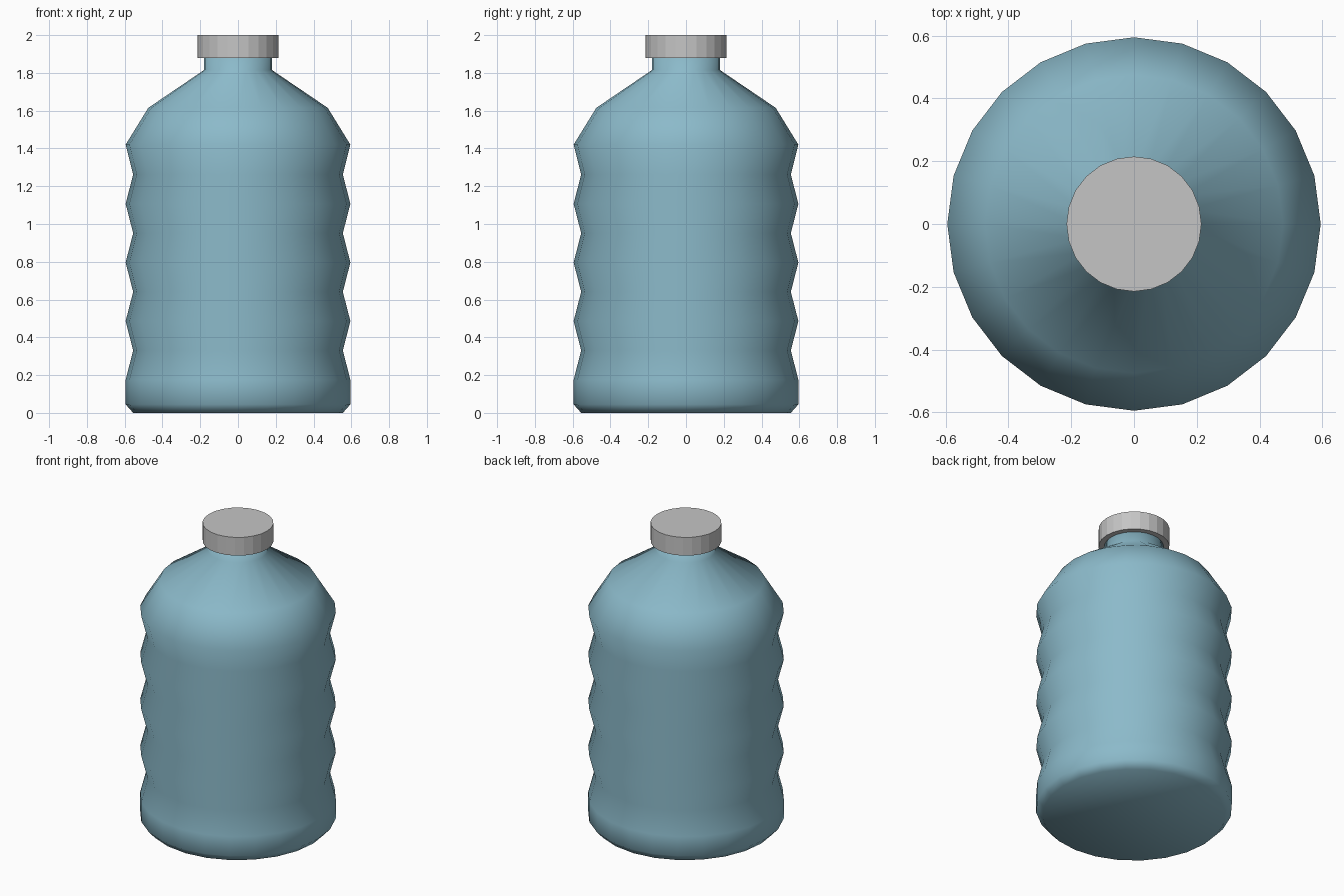
import bpy, bmesh, math

if "Cube" in bpy.data.objects:
    bpy.data.objects.remove(bpy.data.objects["Cube"])

SIDES = 24


def material(name, rgb):
    m = bpy.data.materials.new(name)
    m.diffuse_color = (*rgb, 1)
    m.use_nodes = True
    m.node_tree.nodes["Principled BSDF"].inputs["Base Color"].default_value = m.diffuse_color
    return m


def lathe(name, profile, mat, smooth):
    """Revolve (radius, height) points around z and cap both ends."""
    bm = bmesh.new()
    rings = []
    for r, z in profile:
        rings.append([bm.verts.new((r * math.cos(2 * math.pi * i / SIDES),
                                    r * math.sin(2 * math.pi * i / SIDES), z))
                      for i in range(SIDES)])
    for a, b in zip(rings, rings[1:]):
        for i in range(SIDES):
            j = (i + 1) % SIDES
            bm.faces.new((a[i], a[j], b[j], b[i]))
    bm.faces.new(rings[0][::-1])
    bm.faces.new(rings[-1])
    for f in bm.faces:
        f.smooth = smooth
    mesh = bpy.data.meshes.new(name)
    bm.to_mesh(mesh)
    bm.free()
    mesh.materials.append(mat)
    ob = bpy.data.objects.new(name, mesh)
    bpy.context.collection.objects.link(ob)
    return ob


blue = material("pale blue plastic", (0.26, 0.49, 0.59))
grey = material("light grey cap", (0.56, 0.56, 0.56))

# Bottle: chamfered base, zigzag grip ribs, sloped shoulder, neck
R, GROOVE = 0.595, 0.555
profile = [(GROOVE, 0), (R, 0.045)]
for k in range(9):
    profile.append((R if k % 2 == 0 else GROOVE, 0.175 + k * 0.1553))
profile[-1] = (R, 1.42)
profile += [(0.475, 1.615), (0.18, 1.815), (0.18, 1.89)]
lathe("bottle", profile, blue, True)

# Screw cap
lathe("cap", [(0.215, 1.878), (0.215, 2.0)], grey, False)
